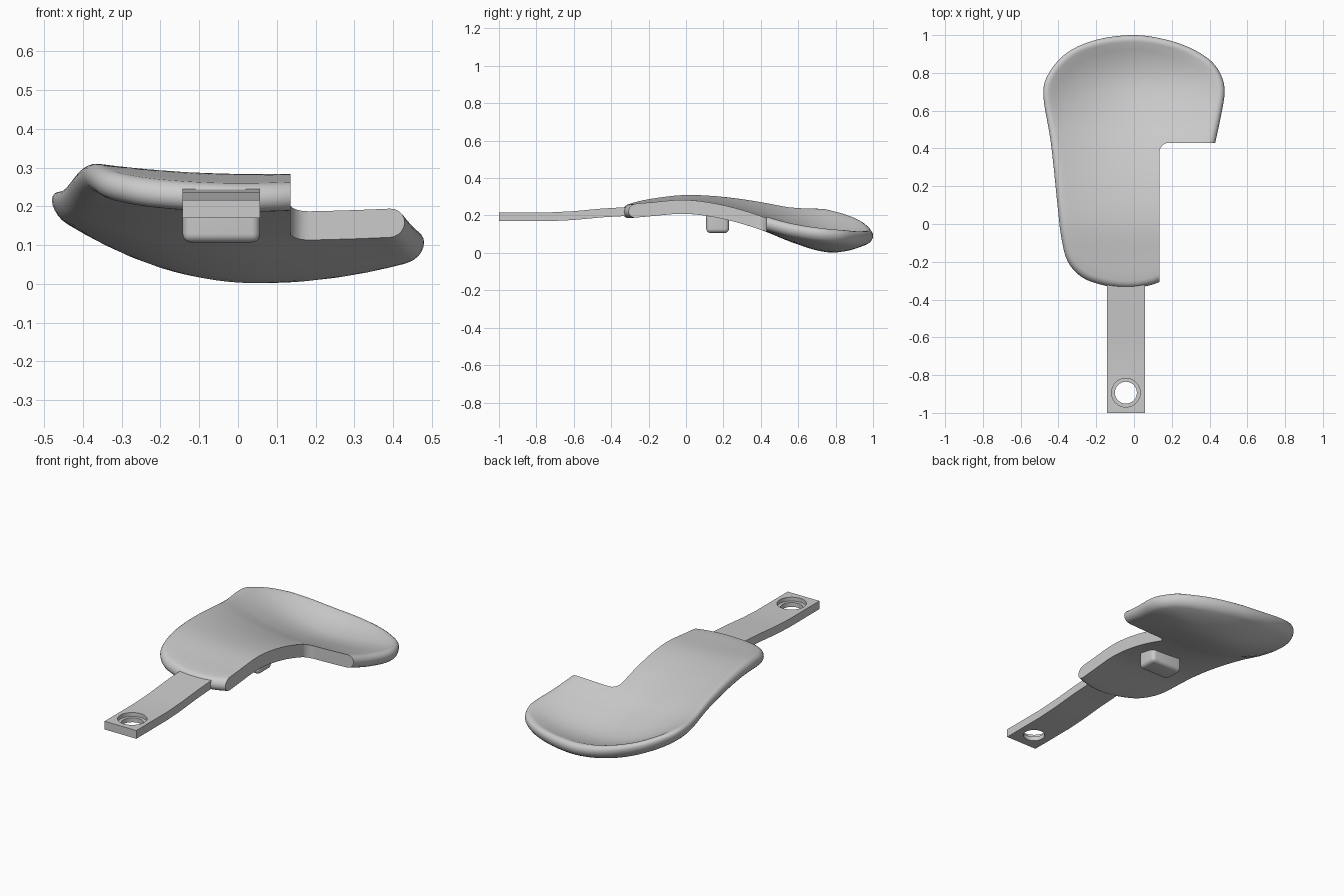
import bpy, bmesh, math
from mathutils import Vector

if "Cube" in bpy.data.objects:
    bpy.data.objects.remove(bpy.data.objects["Cube"])

grey = bpy.data.materials.new("plain_grey")
grey.use_nodes = True
colour = (0.6, 0.6, 0.6, 1)
grey.diffuse_color = colour
grey.node_tree.nodes["Principled BSDF"].inputs["Base Color"].default_value = colour

HALF = 0.037      # half thickness of the shell
MIDDLE = 0.05     # x of the valley line


def spline(a, b, c, d, t):
    """Catmull-Rom blend between b and c."""
    return b + 0.5 * t * (c - a + t * (2 * a - 5 * b + 4 * c - d + t * (3 * (b - c) + d - a)))


# Length stations: y, middle height, right-hand curl, left-hand curl
stations = [Vector(s) for s in (
    (-0.4, 0.215, 0.1, 0), (-0.2, 0.232, 0.14, 0), (0, 0.246, 0.16, 0),
    (0.2, 0.218, 0.24, 0), (0.4, 0.16, 0.36, 0.05), (0.6, 0.082, 0.5, 0.22),
    (0.76, 0.04, 0.63, 0.34), (0.88, 0.052, 0.66, 0.36), (1, 0.09, 0.66, 0.36))]


def height(x, y):
    i = 0
    while i < len(stations) - 2 and y > stations[i + 1][0]:
        i += 1
    b, c = stations[i], stations[i + 1]
    a, d = stations[max(i - 1, 0)], stations[min(i + 2, len(stations) - 1)]
    t = min(max((y - b[0]) / (c[0] - b[0]), 0), 1)
    s = spline(a, b, c, d, t)
    return s[1] + (s[2] if x < MIDDLE else s[3]) * (x - MIDDLE) ** 2


def finish(bm, name, angle=40):
    bmesh.ops.recalc_face_normals(bm, faces=bm.faces)
    mesh = bpy.data.meshes.new(name)
    bm.to_mesh(mesh)
    bm.free()
    mesh.materials.append(grey)
    ob = bpy.data.objects.new(name, mesh)
    bpy.context.collection.objects.link(ob)
    smooth(ob, angle)
    return ob


def smooth(ob, angle):
    bpy.ops.object.select_all(action="DESELECT")
    ob.select_set(True)
    bpy.context.view_layer.objects.active = ob
    bpy.ops.object.shade_smooth_by_angle(angle=math.radians(angle))


def box(name, low, high):
    bm = bmesh.new()
    bmesh.ops.create_cube(bm, size=1)
    for v in bm.verts:
        v.co = [lo + (c + 0.5) * (hi - lo) for c, lo, hi in zip(v.co, low, high)]
    return bm


def cut(ob, cutter):
    """Subtract the cutter, then keep it as a hidden helper."""
    mod = ob.modifiers.new("cut", "BOOLEAN")
    mod.operation, mod.solver, mod.object = "DIFFERENCE", "EXACT", cutter
    bpy.context.view_layer.objects.active = ob
    bpy.ops.object.modifier_apply(modifier=mod.name)
    bpy.data.objects.remove(cutter)


# Shell outline in plan
plan = [Vector(p) for p in (
    (-0.02, 1), (-0.2, 0.975), (-0.35, 0.91), (-0.45, 0.8), (-0.48, 0.68),
    (-0.44, 0.43), (-0.405, 0.1), (-0.385, -0.07), (-0.35, -0.2), (-0.27, -0.285),
    (-0.15, -0.327), (-0.04, -0.34), (0.05, -0.332), (0.14, -0.305), (0.26, -0.24),
    (0.33, -0.1), (0.4, 0.3), (0.43, 0.43), (0.46, 0.57), (0.48, 0.7),
    (0.46, 0.79), (0.4, 0.87), (0.28, 0.94), (0.13, 0.985))]
n = len(plan)
outline = [spline(plan[i - 1], plan[i], plan[(i + 1) % n], plan[(i + 2) % n], k / 5)
           for i in range(n) for k in range(5)]

# Shell: radial sections with a fully rounded rim, following the height field
bm = bmesh.new()
centre = Vector((0, 0.35))
RINGS, ARC = 16, 10
sections = []
for i, p in enumerate(outline):
    tangent = (outline[(i + 1) % len(outline)] - outline[i - 1]).normalized()
    inward = Vector((-tangent.y, tangent.x))
    rim = p + inward * HALF
    flat = [(centre.lerp(rim, k / RINGS), HALF) for k in range(1, RINGS)]
    arc = [(rim - inward * HALF * math.sin(math.pi * k / ARC),
            HALF * math.cos(math.pi * k / ARC)) for k in range(ARC + 1)]
    under = [(q, -h) for q, h in reversed(flat)]
    sections.append([bm.verts.new((q.x, q.y, height(q.x, q.y) + h))
                     for q, h in flat + arc + under])
poles = [bm.verts.new((centre.x, centre.y, height(*centre) + h)) for h in (HALF, -HALF)]
for i, b in enumerate(sections):
    a = sections[i - 1]
    bm.faces.new((poles[0], a[0], b[0]))
    bm.faces.new((poles[1], b[-1], a[-1]))
    for k in range(len(a) - 1):
        bm.faces.new((a[k], a[k + 1], b[k + 1], b[k]))
shell = finish(bm, "curved_shell")

# Notch with a rounded inner corner
bm = box("notch", (0.135, -1, -1), (1, 0.43, 1))
corner = [e for e in bm.edges if all(v.co.x < 0.2 and v.co.y > 0 for v in e.verts)]
bmesh.ops.bevel(bm, geom=corner, offset=0.05, segments=8, profile=0.5, affect="EDGES")
cut(shell, finish(bm, "notch_cutter"))
smooth(shell, 40)

# Handle strap: flat at the end, rising gently into the shell
bm = bmesh.new()
path = [(-1, 0.17), (-0.72, 0.17), (-0.6, 0.176), (-0.45, 0.19), (-0.33, 0.197), (-0.28, 0.2)]
side = [(y, z) for y, z in path] + [(y, z + 0.047) for y, z in reversed(path)]
face = bm.faces.new([bm.verts.new((-0.143, y, z)) for y, z in side])
made = bmesh.ops.extrude_face_region(bm, geom=[face])["geom"]
bmesh.ops.translate(bm, vec=(0.2, 0, 0), verts=[g for g in made if isinstance(g, bmesh.types.BMVert)])
handle = finish(bm, "handle_strap", 30)

# Stepped hole in the handle
for name, radius, low in (("hole", 0.058, 0.1), ("recess", 0.076, 0.195)):
    bm = bmesh.new()
    bmesh.ops.create_cone(bm, cap_ends=True, segments=48, radius1=radius, radius2=radius, depth=0.2)
    bmesh.ops.translate(bm, vec=(-0.043, -0.893, low + 0.1), verts=bm.verts)
    cut(handle, finish(bm, name + "_cutter"))
smooth(handle, 30)

# Locating peg under the shell, rounded on its sides and bottom
bm = box("peg", (-0.143, 0.108, 0.107), (0.057, 0.23, 0.22))
edges = [e for e in bm.edges if any(v.co.z < 0.15 for v in e.verts)]
bmesh.ops.bevel(bm, geom=edges, offset=0.022, segments=5, profile=0.5, affect="EDGES")
finish(bm, "locating_peg")
